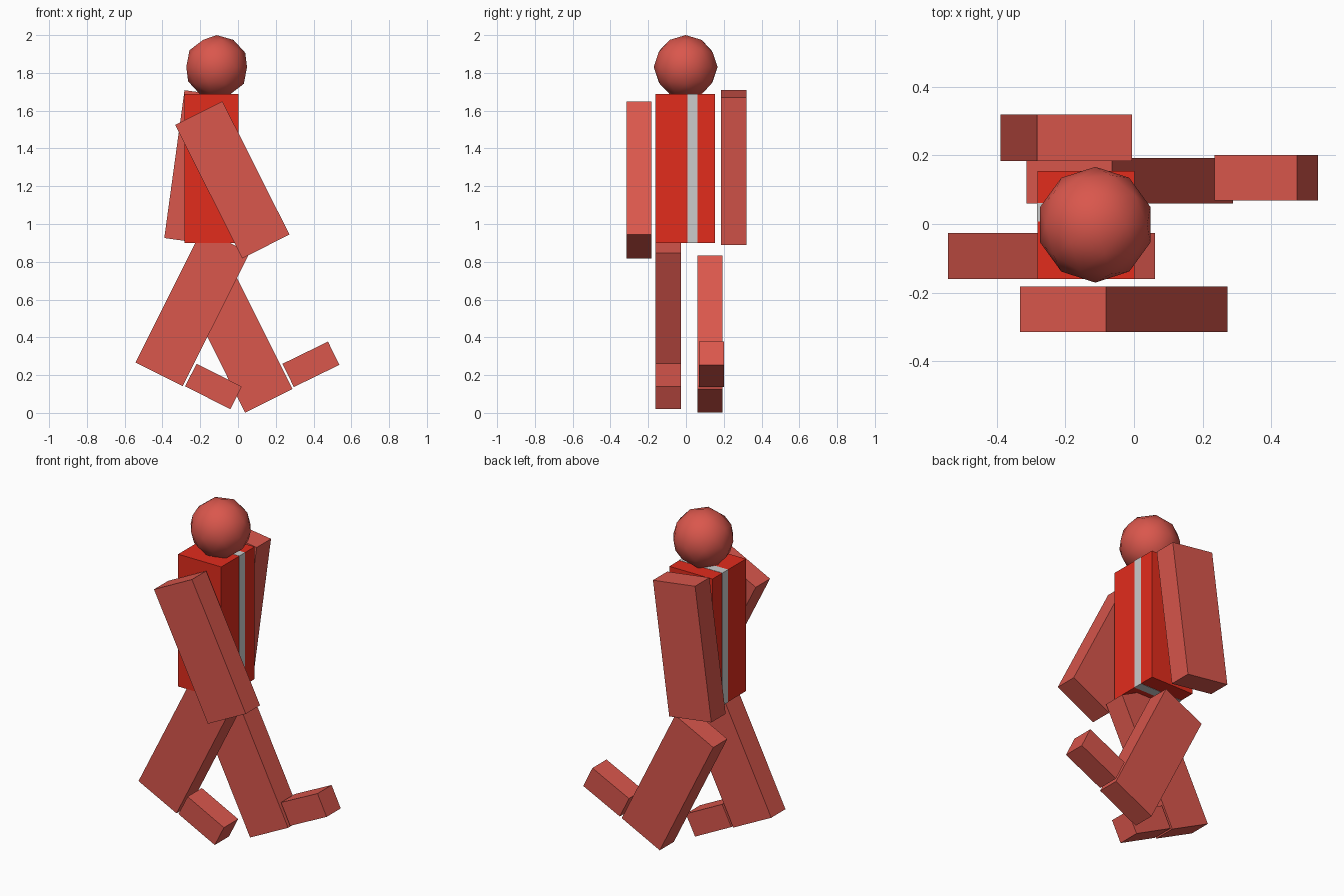
import bpy
from math import radians

if "Cube" in bpy.data.objects:
    bpy.data.objects.remove(bpy.data.objects["Cube"])


def material(name, color):
    m = bpy.data.materials.new(name)
    m.diffuse_color = (*color, 1)
    m.use_nodes = True
    m.node_tree.nodes["Principled BSDF"].inputs["Base Color"].default_value = m.diffuse_color
    return m


limb_red = material("limb_red", (0.70, 0.095, 0.073))
torso_red = material("torso_red", (0.76, 0.025, 0.012))


def block(name, x, z, width, height, y0, y1, tilt=0, mat=None):
    """Box centred at x, z, spanning y0..y1, tilted about the y axis."""
    bpy.ops.mesh.primitive_cube_add(size=1, location=(x, (y0 + y1) / 2, z))
    ob = bpy.context.object
    ob.name = name
    ob.scale = (width, y1 - y0, height)
    ob.rotation_euler.y = radians(tilt)
    if mat:
        ob.data.materials.append(mat)
    return ob


# Torso with a grey band running over it
block("torso", -0.14, 1.294, 0.284, 0.788, -0.161, 0.154, mat=torso_red)
block("torso_stripe", -0.14, 1.294, 0.287, 0.791, 0.008, 0.062)

# Arms and legs swung in a walking pose: name, x, z, tilt, y0, y1
for name, x, z, tilt, y0, y1 in (
    ("right_arm", -0.030, 1.234, -26.7, -0.316, -0.182),
    ("left_arm", -0.198, 1.298, 7.8, 0.184, 0.319),
    ("right_leg", -0.241, 0.557, 26.6, -0.161, -0.027),
    ("left_leg", -0.013, 0.417, -26.5, 0.060, 0.193),
):
    block(name, x, z, 0.28, 0.79, y0, y1, tilt, limb_red)

# Feet
block("right_foot", -0.130, 0.140, 0.268, 0.134, -0.161, -0.027, 26.8, limb_red)
block("left_foot", 0.386, 0.257, 0.268, 0.137, 0.068, 0.201, -26, limb_red)

# Head: coarse smooth-shaded ball
bpy.ops.mesh.primitive_ico_sphere_add(subdivisions=2, radius=0.169,
                                      location=(-0.113, -0.002, 1.831))
head = bpy.context.object
head.name = "head"
head.data.materials.append(limb_red)
bpy.ops.object.shade_smooth()
